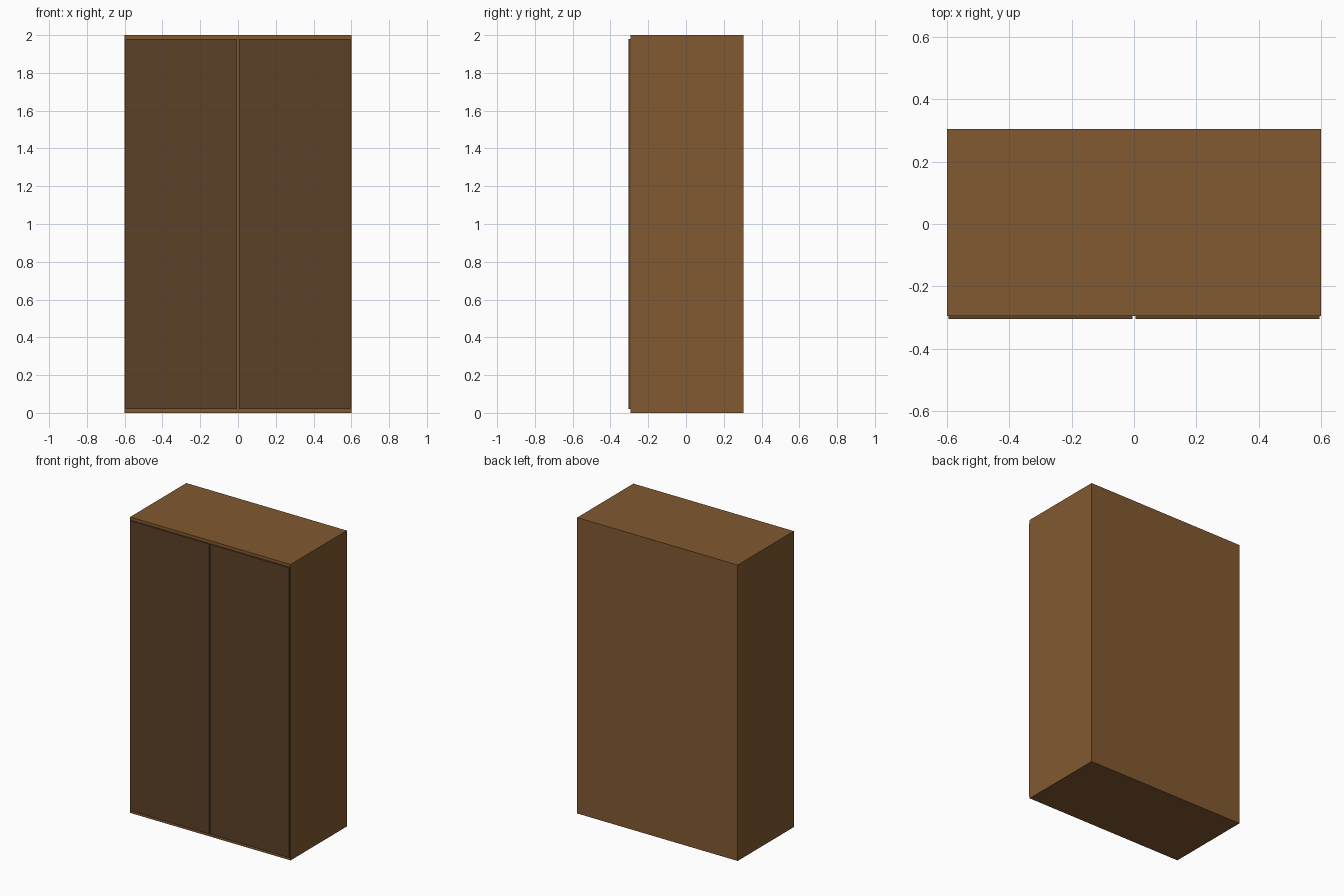
import bpy

if "Cube" in bpy.data.objects:
    bpy.data.objects.remove(bpy.data.objects["Cube"])


def material(name, color):
    mat = bpy.data.materials.new(name)
    mat.diffuse_color = (*color, 1)
    mat.use_nodes = True
    mat.node_tree.nodes["Principled BSDF"].inputs["Base Color"].default_value = mat.diffuse_color
    return mat


def box(name, low, high, mat):
    size = [b - a for a, b in zip(low, high)]
    centre = [(a + b) / 2 for a, b in zip(low, high)]
    bpy.ops.mesh.primitive_cube_add(size=1, location=centre)
    obj = bpy.context.object
    obj.name = name
    obj.scale = size
    bpy.ops.object.transform_apply(location=False, rotation=False, scale=True)
    obj.data.materials.append(mat)
    return obj


body_wood = material("body_wood", (0.22, 0.10, 0.03))
door_wood = material("door_wood", (0.11, 0.053, 0.02))

# Cabinet body
box("cabinet_body", (-0.6, -0.295, 0), (0.6, 0.305, 2), body_wood)

# Pair of doors, set into the front with a narrow gap between them
for name, x0, x1 in (("left_door", -0.595, -0.005), ("right_door", 0.005, 0.595)):
    box(name, (x0, -0.305, 0.02), (x1, -0.285, 1.98), door_wood)
